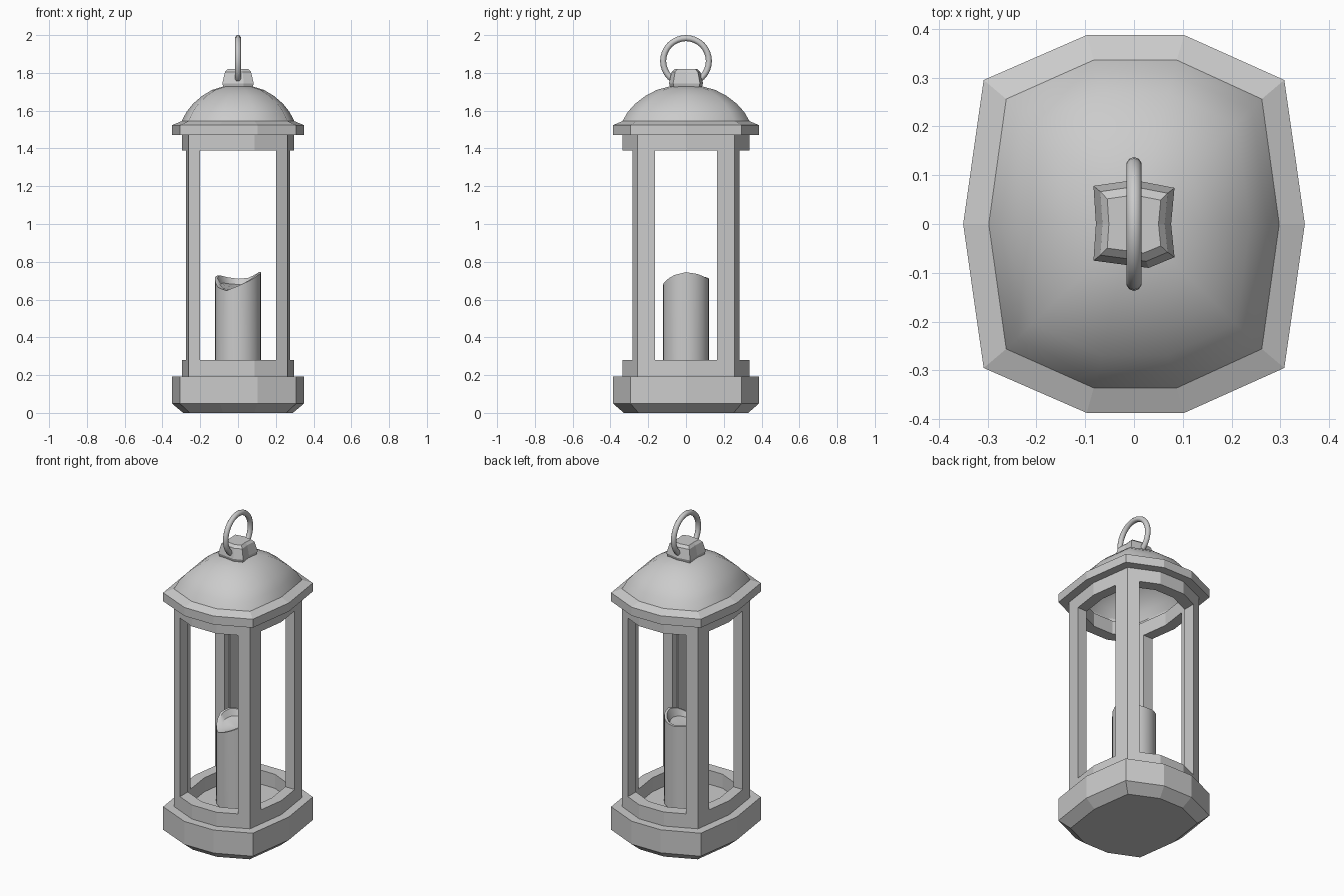
import bpy, bmesh
from math import sin, cos, pi

if "Cube" in bpy.data.objects:
    bpy.data.objects.remove(bpy.data.objects["Cube"])

# Ten-sided plan outline shared by base, frame and roof
OUTLINE = [(0.35, 0), (0.308, 0.295), (0.103, 0.387), (-0.097, 0.387), (-0.308, 0.295),
           (-0.35, 0), (-0.308, -0.295), (-0.097, -0.387), (0.103, -0.387), (0.308, -0.295)]
CAP = [(0.076, 0), (0.083, 0.074), (0.0, 0.09), (-0.083, 0.078),
       (-0.078, 0), (-0.083, -0.075), (0.03, -0.09), (0.083, -0.068)]


def finish(name, bm):
    bmesh.ops.recalc_face_normals(bm, faces=bm.faces)
    mesh = bpy.data.meshes.new(name)
    bm.to_mesh(mesh)
    bm.free()
    ob = bpy.data.objects.new(name, mesh)
    bpy.context.collection.objects.link(ob)
    return ob


def loft(name, outline, levels, closed=False, smooth=()):
    """Stack scaled copies (sx, sy, z) of an outline; cap the ends or close the loop."""
    bm = bmesh.new()
    rings = [[bm.verts.new((x * sx, y * sy, z)) for x, y in outline] for sx, sy, z in levels]
    n = len(outline)
    for k in range(len(rings) - (0 if closed else 1)):
        a, b = rings[k], rings[(k + 1) % len(rings)]
        for i in range(n):
            f = bm.faces.new((a[i], a[(i + 1) % n], b[(i + 1) % n], b[i]))
            f.smooth = k in smooth
    if not closed:
        bm.faces.new(rings[0])
        bm.faces.new(rings[-1])
    return finish(name, bm)


def box_cutter(hx, hy, z0, z1):
    return loft("window_cutter", [(-hx, -hy), (hx, -hy), (hx, hy), (-hx, hy)],
                [(1, 1, z0), (1, 1, z1)])


# Base with chamfered foot
loft("base", OUTLINE, [(0.83, 0.85, 0), (1, 1, 0.05), (1, 1, 0.193)])

# Window frame: hollow wall with four openings
frame = loft("window_frame", OUTLINE,
             [(0.85, 0.868, 0.19), (0.85, 0.868, 1.475),
              (0.663, 0.69, 1.475), (0.663, 0.69, 0.19)], closed=True)
for hx, hy in ((0.2, 1), (1, 0.165)):
    cutter = box_cutter(hx, hy, 0.28, 1.39)
    cutter.hide_render = True
    mod = frame.modifiers.new("windows", "BOOLEAN")
    mod.operation, mod.solver, mod.object = "DIFFERENCE", "EXACT", cutter
    bpy.context.view_layer.objects.active = frame
    bpy.ops.object.modifier_apply(modifier=mod.name)
    bpy.data.objects.remove(cutter)

# Roof: hollow dome with an overhanging rim
dome = [(1, 1.545), (0.92, 1.592), (0.8, 1.637), (0.64, 1.678),
        (0.46, 1.71), (0.26, 1.728), (0.04, 1.735)]
outer = [(0.85 * t, 0.868 * t, z) for t, z in dome]
inner = [(0.78 * t, 0.80 * t, z - 0.03) for t, z in reversed(dome)]
rim = [(0.78, 0.80, 1.47), (1, 1, 1.47), (1, 1, 1.523)]
levels = inner + rim + outer
loft("roof", OUTLINE, levels,
     smooth=set(range(6)) | set(range(len(levels) - 7, len(levels) - 1)))

# Cap on top of the dome
loft("cap", CAP, [(0.9, 0.9, 1.715), (1, 1, 1.745), (0.83, 0.85, 1.805), (0.66, 0.66, 1.82)])

# Carrying ring
bpy.ops.mesh.primitive_torus_add(location=(0, 0, 1.863), rotation=(0, pi / 2, 0),
                                 major_segments=32, minor_segments=10,
                                 major_radius=0.121, minor_radius=0.016)
bpy.context.object.name = "carrying_ring"
bpy.ops.object.shade_smooth()

# Candle with an uneven melted top
heights = [0.745, 0.735, 0.715, 0.71, 0.718, 0.728, 0.715, 0.665, 0.647, 0.672, 0.70, 0.73]
bm = bmesh.new()
N = 24
rows = []
for r, melt in ((0.123, None), (0.123, 0), (0.108, 0), (0.09, 0.55)):
    row = []
    for i in range(N):
        a = 2 * pi * i / N
        h = (heights[i // 2] + heights[((i + 1) // 2) % 12]) / 2
        z = 0.19 if melt is None else h + (0.655 - h) * melt
        row.append(bm.verts.new((r * cos(a), r * sin(a), z)))
    rows.append(row)
for a, b in zip(rows, rows[1:]):
    for i in range(N):
        bm.faces.new((a[i], a[(i + 1) % N], b[(i + 1) % N], b[i]))
bm.faces.new(rows[0])
centre = bm.verts.new((0, 0, 0.655))
for i in range(N):
    bm.faces.new((rows[-1][i], rows[-1][(i + 1) % N], centre))
candle = finish("candle", bm)
bpy.ops.object.select_all(action="DESELECT")
candle.select_set(True)
bpy.context.view_layer.objects.active = candle
bpy.ops.object.shade_smooth_by_angle(angle=0.6)
